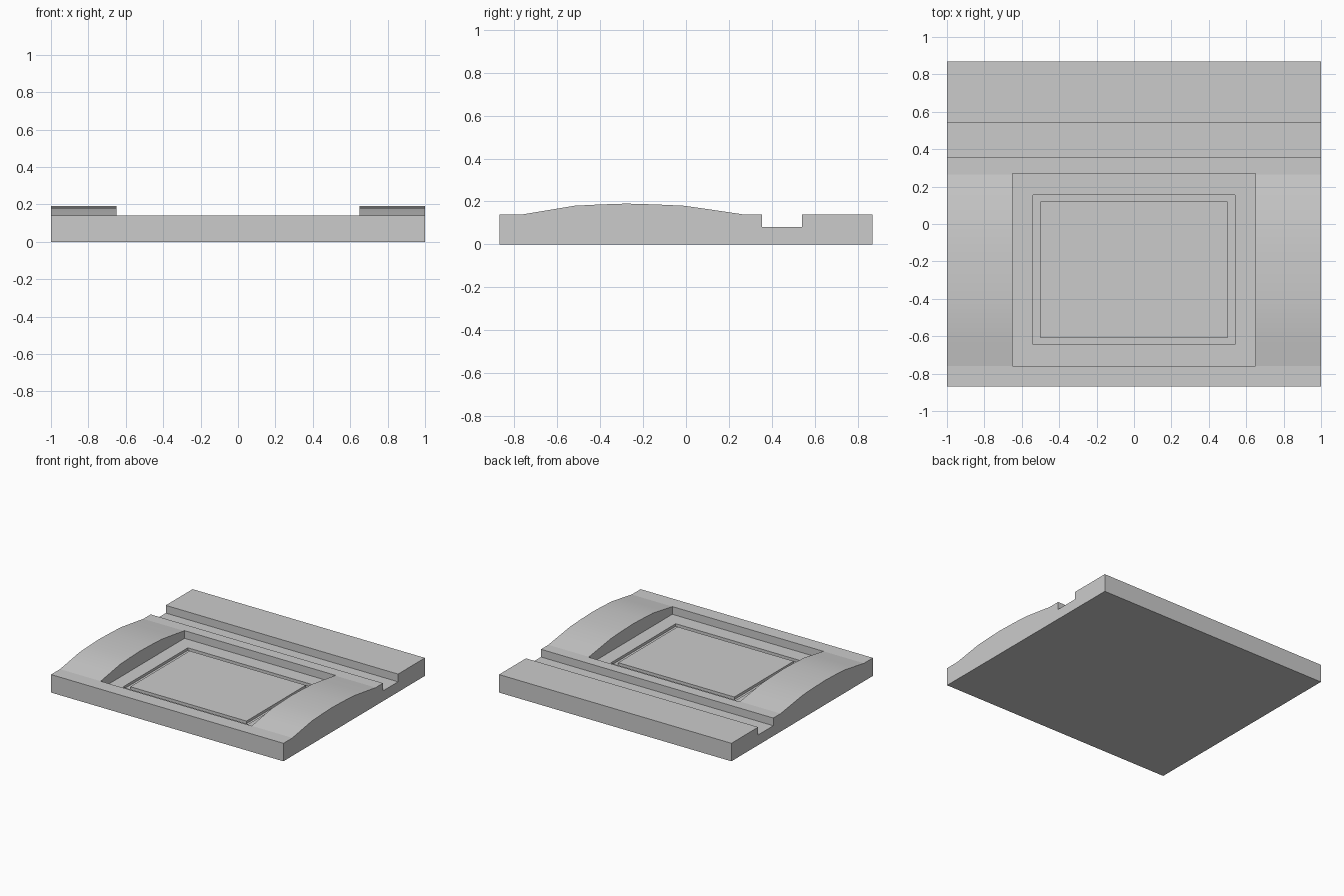
import bpy, bmesh, math

if "Cube" in bpy.data.objects:
    bpy.data.objects.remove(bpy.data.objects["Cube"])


def extrude_profile(name, pts, half_x):
    """Sweep a (y, z) side profile along x."""
    bm = bmesh.new()
    face = bm.faces.new([bm.verts.new((-half_x, y, z)) for y, z in pts])
    ext = bmesh.ops.extrude_face_region(bm, geom=[face])
    verts = [g for g in ext["geom"] if isinstance(g, bmesh.types.BMVert)]
    bmesh.ops.translate(bm, verts=verts, vec=(2 * half_x, 0, 0))
    bmesh.ops.recalc_face_normals(bm, faces=bm.faces)
    me = bpy.data.meshes.new(name)
    bm.to_mesh(me)
    bm.free()
    ob = bpy.data.objects.new(name, me)
    bpy.context.collection.objects.link(ob)
    return ob


def box(name, hx, y0, y1, z0, z1):
    return extrude_profile(name, [(y0, z0), (y1, z0), (y1, z1), (y0, z1)], hx)


def cut(target, cutter):
    bpy.ops.object.select_all(action='DESELECT')
    target.select_set(True)
    bpy.context.view_layer.objects.active = target
    mod = target.modifiers.new("cut", 'BOOLEAN')
    mod.operation = 'DIFFERENCE'
    mod.solver = 'EXACT'
    mod.object = cutter
    bpy.ops.object.modifier_apply(modifier=mod.name)
    bpy.data.objects.remove(cutter)


# Side profile: slab, gentle hump, and rear slot
FLOOR, TOP = 0.08, 0.14
hump = [(-0.76, TOP), (-0.64, 0.16), (-0.52, 0.18), (-0.40, 0.186), (-0.28, 0.19),
        (-0.14, 0.186), (-0.01, 0.18), (0.13, 0.16), (0.265, TOP)]
profile = [(-0.87, 0), (-0.87, TOP)] + hump + [
    (0.355, TOP), (0.355, FLOOR), (0.54, FLOOR), (0.54, TOP), (0.87, TOP), (0.87, 0)]
base = extrude_profile("base_plate", profile, 1.0)

# Recessed window between the two humps, then a narrow groove in its floor
cut(base, box("window_cutter", 0.65, -0.76, 0.27, FLOOR, 0.4))
cut(base, box("groove_cutter", 0.54, -0.645, 0.155, 0.06, 0.4))

# Panel inside the groove
panel = box("inner_panel", 0.50, -0.61, 0.12, 0.05, FLOOR)

# Smooth humps, crisp edges
bpy.ops.object.select_all(action='DESELECT')
base.select_set(True)
bpy.context.view_layer.objects.active = base
bpy.ops.object.shade_smooth_by_angle(angle=math.radians(8))
